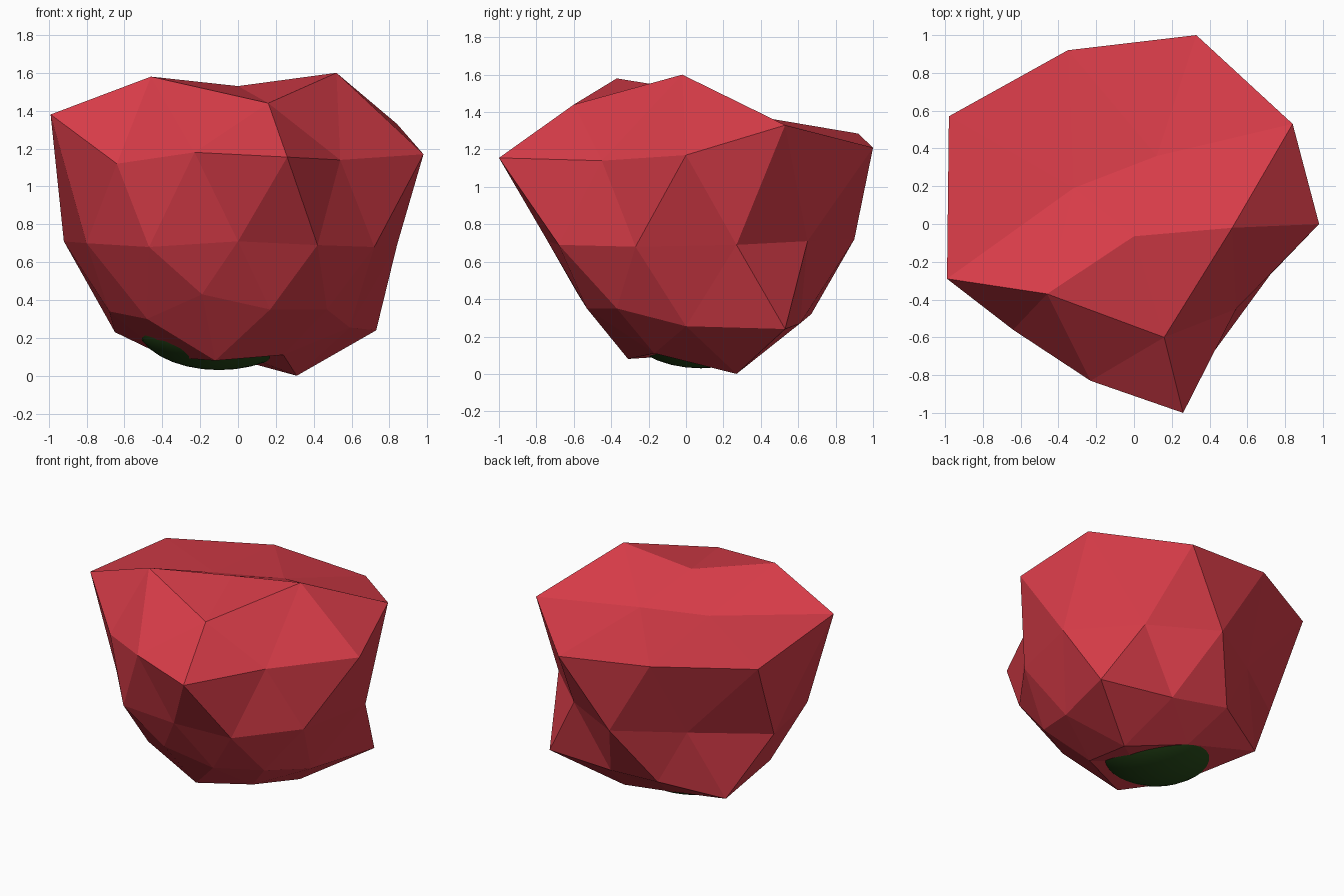
import bpy
import bmesh
import math

if "Cube" in bpy.data.objects:
    bpy.data.objects.remove(bpy.data.objects["Cube"])


def material(name, rgb):
    m = bpy.data.materials.new(name)
    m.diffuse_color = (*rgb, 1)
    m.use_nodes = True
    m.node_tree.nodes["Principled BSDF"].inputs["Base Color"].default_value = m.diffuse_color
    return m


def add_object(name, bm, mat, smooth):
    for f in bm.faces:
        f.smooth = smooth
    me = bpy.data.meshes.new(name)
    bm.to_mesh(me)
    bm.free()
    me.materials.append(mat)
    ob = bpy.data.objects.new(name, me)
    bpy.context.collection.objects.link(ob)
    return ob


red = material("leaf red", (0.68, 0.045, 0.065))
green = material("dark green", (0.021, 0.07, 0.01))

# Pushed-out positions for each icosphere ring, top to bottom, anticlockwise from +x
rings = [
    [(0, -.065, 1.53)],
    [(.52, -.02, 1.6), (.12, .36, 1.38), (-.32, .19, 1.37), (-.46, -.37, 1.58), (.16, -.6, 1.44)],
    [(.98, 0, 1.17), (.84, .53, 1.33), (.33, 1, 1.21), (-.35, .92, 1.285), (-.98, .57, 1.3),
     (-.99, -.29, 1.38), (-.64, -.56, 1.12), (-.23, -.83, 1.18), (.26, -1, 1.155), (.54, -.45, 1.14)],
    [(.84, .27, .69), (.45, .65, .71), (-.01, .9, .72), (-.45, .63, .72), (-.92, .3, .71),
     (-.8, -.26, .7), (-.47, -.65, .68), (0, -.74, .71), (.42, -.68, .69), (.72, -.27, .68)],
    [(.59, 0, .255), (.73, .53, .24), (.18, .61, .27), (-.24, .67, .32), (-.65, .47, .23),
     (-.68, 0, .34), (-.48, -.35, .3), (-.19, -.58, .43), (.17, -.53, .35), (.47, -.37, .35)],
    [(.31, .27, 0), (-.13, .4, .12), (-.38, 0, .1), (-.12, -.31, .08), (.24, -.17, .11)],
    [(0, 0, .12)],
]
limits = [.95, .7, .2, -.2, -.7, -.95]

# Faceted red crown: an icosphere with its rings pulled out of shape
bm = bmesh.new()
bmesh.ops.create_icosphere(bm, subdivisions=2, radius=1)
groups = [[] for _ in rings]
for v in bm.verts:
    groups[sum(v.co.z < lim for lim in limits)].append(v)
for group, points in zip(groups, rings):
    group.sort(key=lambda v: (math.atan2(v.co.y, v.co.x) + .1) % math.tau)
    for v, p in zip(group, points):
        v.co = p
add_object("crown", bm, red, False)

# Smooth dark green core showing through the hollow underside
bm = bmesh.new()
bmesh.ops.create_uvsphere(bm, u_segments=32, v_segments=16, radius=1)
core = add_object("core", bm, green, True)
core.scale = (.44, .42, .25)
core.location = (-.1, .08, .28)
